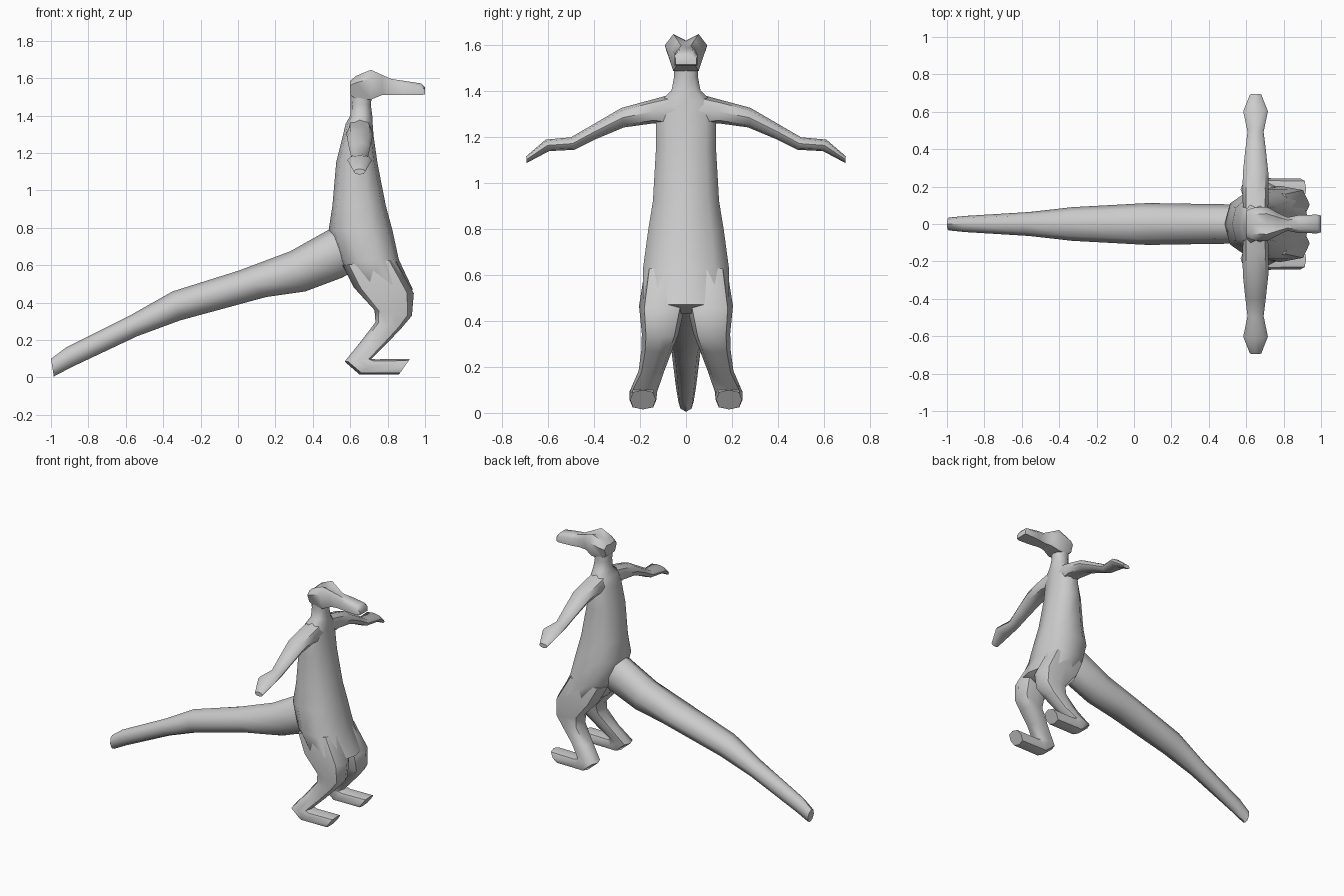
import bpy, bmesh, math
from mathutils import Vector

grey = bpy.data.materials.new("soft_grey")
grey.diffuse_color = (0.6, 0.6, 0.6, 1)


def skin(name, rings, angle=50):
    """Join rings of points into a closed smooth shell."""
    bm = bmesh.new()
    loops = [[bm.verts.new(p) for p in ring] for ring in rings]
    n = len(loops[0])
    for a, b in zip(loops, loops[1:]):
        for i in range(n):
            j = (i + 1) % n
            bm.faces.new((a[i], a[j], b[j], b[i]))
    bm.faces.new(loops[0])
    bm.faces.new(loops[-1])
    bmesh.ops.recalc_face_normals(bm, faces=bm.faces)
    mesh = bpy.data.meshes.new(name)
    bm.to_mesh(mesh)
    bm.free()
    mesh.materials.append(grey)
    ob = bpy.data.objects.new(name, mesh)
    bpy.context.collection.objects.link(ob)
    bpy.ops.object.select_all(action='DESELECT')
    ob.select_set(True)
    bpy.context.view_layer.objects.active = ob
    bpy.ops.object.shade_smooth_by_angle(angle=math.radians(angle))
    return ob


def oval(p, q, side, n=8, power=0.85):
    """Rounded ring whose diameter runs p to q, widened by the side vector."""
    p, q, side = Vector(p), Vector(q), Vector(side)
    mid, half = (p + q) / 2, (q - p) / 2

    def soft(v):
        return 0 if abs(v) < 1e-6 else math.copysign(abs(v) ** power, v)
    return [mid + half * soft(math.cos(t)) + side * soft(math.sin(t))
            for t in (math.tau * k / n for k in range(n))]


def xz_loft(name, sections, sign=1, **kw):
    """Sections: x and z of both edges, centre y, half width."""
    skin(name, [oval((x0, sign * y, z0), (x1, sign * y, z1), (0, w, 0), **kw)
                for x0, z0, x1, z1, y, w in sections])


# Torso and neck, from hips up
xz_loft("body", [
    (.68, .45, .86, .43, 0, .08),
    (.62, .49, .935, .47, 0, .195),
    (.54, .62, .86, .63, 0, .195),
    (.485, .79, .825, .79, 0, .172),
    (.505, .92, .79, .92, 0, .150),
    (.525, 1.15, .745, 1.15, 0, .136),
    (.56, 1.29, .725, 1.29, 0, .135),
    (.575, 1.355, .72, 1.355, 0, .115),
    (.60, 1.40, .718, 1.40, 0, .066),
    (.602, 1.46, .71, 1.46, 0, .054),
    (.60, 1.53, .72, 1.53, 0, .058)], n=10)

# Long tapering tail
xz_loft("tail", [
    (.62, .57, .56, .80, 0, .09),
    (.56, .535, .485, .79, 0, .105),
    (.36, .46, .28, .675, 0, .108),
    (.15, .43, 0, .57, 0, .112),
    (-.31, .305, -.35, .46, 0, .09),
    (-.54, .22, -.58, .33, 0, .064),
    (-.89, .055, -.92, .16, 0, .043),
    (-.985, .005, -1, .10, 0, .034)], power=0.95)

for sign, tag in ((1, "left"), (-1, "right")):
    # Bent hind leg running on into the foot
    xz_loft(tag + "_leg", [
        (.56, .60, .84, .63, .09, .09),
        (.62, .48, .94, .45, .104, .10),
        (.73, .36, .93, .33, .112, .080),
        (.735, .295, .875, .265, .125, .068),
        (.655, .19, .79, .175, .15, .056),
        (.57, .085, .715, .10, .185, .060),
        (.65, .015, .735, .097, .187, .058),
        (.86, .015, .92, .10, .187, .056)], sign, power=0.75)

    # Outstretched arm with a flat hand
    skin(tag + "_arm", [
        oval((.65, sign * y0, z0), (.65, sign * y1, z1), (w, 0, 0))
        for y0, z0, y1, z1, w in (
            (.05, 1.24, .04, 1.39, .065),
            (.14, 1.258, .15, 1.36, .070),
            (.27, 1.24, .28, 1.325, .068),
            (.39, 1.19, .40, 1.255, .055),
            (.485, 1.143, .50, 1.197, .043),
            (.595, 1.137, .61, 1.187, .066),
            (.693, 1.085, .694, 1.115, .030))])

# Head with two raised brow ears and a long snout
head = []
for x, low, high, w_low, w_high, dip in (
        (.60, 1.51, 1.585, .05, .070, .005),
        (.63, 1.49, 1.612, .05, .086, .015),
        (.71, 1.485, 1.645, .055, .092, .028),
        (.77, 1.51, 1.618, .04, .060, .012),
        (.82, 1.51, 1.596, .034, .036, .0),
        (.88, 1.51, 1.587, .044, .048, .0),
        (.98, 1.51, 1.572, .05, .050, .0),
        (1.0, 1.513, 1.55, .045, .045, .0)):
    side = [(w_low, low), (w_high, high - .3 * (high - low)), (w_high * .6, high)]
    head.append([(x, y, z) for y, z in side] + [(x, 0, high - dip)]
                + [(x, -y, z) for y, z in reversed(side)])
skin("head", head)
